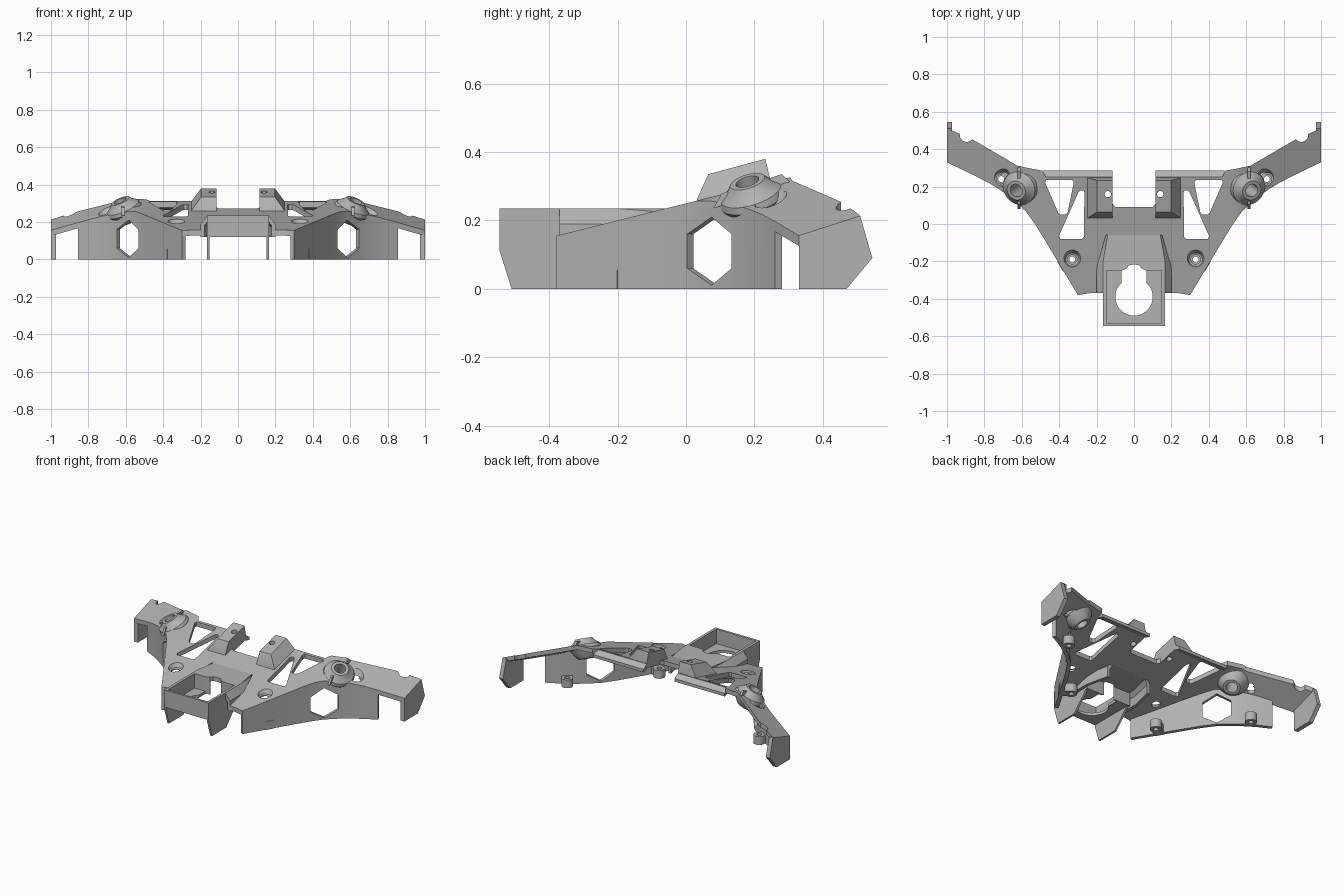
import bpy, bmesh, math
from mathutils import Vector

cube = bpy.data.objects.get("Cube")
if cube:
    bpy.data.objects.remove(cube)

grey = bpy.data.materials.new("plain grey")
grey.use_nodes = True
grey.diffuse_color = (0.45, 0.45, 0.45, 1)
grey.node_tree.nodes["Principled BSDF"].inputs["Base Color"].default_value = (0.45, 0.45, 0.45, 1)


def finish(name, bm):
    bmesh.ops.recalc_face_normals(bm, faces=bm.faces)
    mesh = bpy.data.meshes.new(name)
    bm.to_mesh(mesh)
    bm.free()
    mesh.materials.append(grey)
    obj = bpy.data.objects.new(name, mesh)
    bpy.context.collection.objects.link(obj)
    return obj


def loft_mesh(rings):
    bm = bmesh.new()
    loops = [[bm.verts.new(p) for p in ring] for ring in rings]
    bm.faces.new(loops[0])
    bm.faces.new(loops[-1])
    for a, b in zip(loops, loops[1:]):
        for i in range(len(a)):
            j = (i + 1) % len(a)
            bm.faces.new((a[i], a[j], b[j], b[i]))
    return bm


def loft(name, *rings):
    return finish(name, loft_mesh(rings))


def prism(name, outline, z0, z1):
    return loft(name, *[[(x, y, z) for x, y in outline] for z in (z0, z1)])


def box(name, x0, x1, y0, y1, z0, z1):
    return prism(name, [(x0, y0), (x1, y0), (x1, y1), (x0, y1)], z0, z1)


def ring(center, axis, radius, sides=32, up=(0, 1, 0)):
    axis = Vector(axis).normalized()
    u = Vector(up)
    u = (u - axis * u.dot(axis)).normalized()
    v = axis.cross(u)
    turns = [2 * math.pi * i / sides for i in range(sides)]
    return [Vector(center) + radius * (math.cos(t) * u + math.sin(t) * v) for t in turns]


def turned(name, center, axis, steps, **kw):
    """Lathe-like solid: steps are (distance along axis, radius)."""
    n = Vector(axis).normalized()
    return loft(name, *[ring(Vector(center) + n * d, n, r, **kw) for d, r in steps])


def carve(cutter, *targets):
    for obj in targets:
        mod = obj.modifiers.new("cut", "BOOLEAN")
        mod.operation = "DIFFERENCE"
        mod.solver = "EXACT"
        mod.object = cutter
        graph = bpy.context.evaluated_depsgraph_get()
        mesh = bpy.data.meshes.new_from_object(obj.evaluated_get(graph))
        obj.modifiers.clear()
        obj.data = mesh
    bpy.data.objects.remove(cutter)


def inner_height(x, y):
    return 0.25 + 0.25 * y


def outer_height(x, y):
    return 0.49 - 0.44 * x + 0.32 * y


def height(x, y):
    return min(inner_height(x, y), outer_height(x, y))


UP = (0, 0, 1)
ARM_NORMAL = Vector((0.44, -0.32, 1)).normalized()

# Folded top plate, right half of the outline
front = [(0.3, -0.38), (0.39, -0.23), (0.48, -0.08), (0.53, 0.0), (0.58, 0.07),
         (0.65, 0.135), (0.72, 0.185), (0.78, 0.222), (0.855, 0.26)]
outline = [(0, -0.06), (0.15, -0.06), (0.19, -0.2), (0.19, -0.37), (0.24, -0.37)]
outline += front + [(1, 0.33), (1, 0.51), (0.95, 0.49), (0.86, 0.45), (0.62, 0.31),
                    (0.49, 0.285), (0.47, 0.25), (0.115, 0.25), (0.115, 0.11),
                    (0.1, 0.09), (0, 0.09)]
bm = loft_mesh([[(x, y, z) for x, y in outline] for z in (0, 1)])
bmesh.ops.bisect_plane(bm, geom=bm.verts[:] + bm.edges[:] + bm.faces[:],
                       plane_co=(0.24 / 0.44, 0, 0), plane_no=(0.44, -0.07, 0))
for v in bm.verts:
    v.co.z = height(v.co.x, v.co.y) - (0.03 if v.co.z < 0.5 else 0)
plate = finish("top_plate", bm)

# Lip along the back edge
lip = loft("back_lip", *[[(x, 0.245, 0.275), (x, 0.245, 0.311), (x, 0.285, 0.285),
                          (x, 0.285, 0.265)] for x in (0.115, 0.485)])

# Curved front skirt
sections = []
for i, (x, y) in enumerate(front):
    a, b = Vector(front[max(i - 1, 0)]), Vector(front[min(i + 1, len(front) - 1)])
    t = (b - a).normalized()
    xi, yi = x - t.y * 0.024, y + t.x * 0.024
    sections.append([(x, y, 0), (x, y, height(x, y) - 0.003),
                     (xi, yi, height(xi, yi) - 0.006), (xi, yi, 0)])
skirt = loft("front_skirt", *sections)
turned_hex = turned("hex_cutter", (0.587, 0.072, 0.11), (0.69, -0.72, 0),
                    [(-0.09, 0.1), (0.09, 0.1)], sides=6, up=UP)
carve(turned_hex, skirt)

# Arm end plate
end_profile = [(0.33, 0), (0.33, 0.153), (0.51, 0.211), (0.545, 0.09), (0.47, 0)]
end_plate = loft("arm_end_plate", *[[(x, y, z) for y, z in end_profile] for x in (0.972, 1.0)])

# Conical socket with ribs on the arm
socket_at = Vector((0.615, 0.19, outer_height(0.615, 0.19)))
socket = turned("arm_socket", socket_at, ARM_NORMAL,
                [(-0.085, 0.052), (-0.06, 0.075), (-0.02, 0.098), (0, 0.092),
                 (0.018, 0.068), (0.038, 0.053)])
rib_side = Vector((0.007, 0, 0))
rib_rings = []
for s in (-1, 1):
    low = [socket_at + Vector((0, y, 0.32 * y - 0.01)) for y in (-0.11, 0.12)]
    top = [socket_at + Vector((0, y, 0.32 * y + 0.026)) for y in (0.09, -0.085)]
    rib_rings.append([p + rib_side * s for p in low + top])
rib = loft("socket_rib", *rib_rings)
carve(turned("socket_bore", socket_at, ARM_NORMAL, [(-0.2, 0.035), (0.2, 0.035)]),
      socket, plate, rib)

# Screw holes and the bosses below them
mirrored = [plate, lip, skirt, end_plate, socket, rib]
for x, y, wall, reach in ((0.71, 0.24, (0.5, -0.86), 0.045), (0.33, -0.19, (0.86, -0.51), 0.075)):
    z = height(x, y)
    carve(turned("countersink", (x, y, z), UP,
                 [(-0.1, 0.025), (-0.02, 0.025), (-0.016, 0.036), (0.03, 0.06)]), plate)
    boss = turned("screw_boss", (x, y, 0), UP, [(0, 0.036), (0.055, 0.036)])
    n = Vector(wall)
    t = Vector((-n.y, n.x)) * 0.03
    c = Vector((x, y))
    near, far = c + n * 0.022, c + n * reach
    tab = prism("boss_tab", [near - t, far - t, far + t, near + t], 0, 0.055)
    carve(turned("boss_bore", (x, y, 0), UP, [(-0.1, 0.016), (0.1, 0.016)]), boss)
    mirrored += [boss, tab]

# Weight saving windows and arm notch
windows = ([(0.47, 0.235), (0.33, 0.235), (0.322, 0.222), (0.355, 0.06), (0.368, 0.05),
            (0.392, 0.05), (0.405, 0.06), (0.475, 0.222)],
           [(0.265, 0.17), (0.272, 0.18), (0.288, 0.18), (0.298, 0.168), (0.402, -0.066),
            (0.395, -0.08), (0.28, -0.08), (0.268, -0.07)])
for w in windows:
    carve(prism("window_cutter", w, 0, 1), plate)
carve(turned("notch_cutter", (0.895, 0.475, 0), UP, [(0, 0.036), (1, 0.036)]), plate)

# Raised mounting blocks
block = loft("mounting_block",
             [(0.115, 0.03, 0.24), (0.25, 0.03, 0.24), (0.25, 0.25, 0.285), (0.115, 0.25, 0.285)],
             [(0.115, 0.032, 0.262), (0.248, 0.032, 0.262), (0.248, 0.248, 0.312), (0.115, 0.248, 0.312)],
             [(0.115, 0.065, 0.335), (0.197, 0.065, 0.335), (0.197, 0.232, 0.38), (0.115, 0.232, 0.38)])
carve(turned("block_bore", (0.14, 0.16, 0), UP, [(0, 0.017), (1, 0.017)]), block, plate)
mirrored.append(block)

# Sloped sides of the centre channel
channel = [(0.165, 0.235), (0.2, 0.19), (0.2, 0.12), (0.18, 0.12), (0.18, 0.18), (0.155, 0.212)]
mirrored.append(loft("channel_side", [(x, -0.37, z) for x, z in channel],
                     [(x, -0.2, z) for x, z in channel],
                     [(x - 0.035, -0.05, z) for x, z in channel]))

# Hanging side flaps of the tray
flap = [(-0.545, 0.2), (-0.545, 0.11), (-0.51, 0), (-0.36, 0), (-0.25, 0.12), (-0.25, 0.2)]
mirrored.append(loft("tray_flap", *[[(x, y, z) for y, z in flap] for x in (0.152, 0.165)]))

# Centre tray, deck and keyhole opening
tray = box("centre_tray", -0.165, 0.165, -0.545, -0.235, 0.12, 0.235)
carve(box("tray_pocket", -0.147, 0.147, -0.53, -0.248, 0.138, 0.4), tray)
deck = prism("centre_deck", [(-0.165, -0.236), (0.165, -0.236), (0.165, -0.2), (0.14, -0.05),
                             (-0.14, -0.05), (-0.165, -0.2)], 0.207, 0.235)
carve(turned("round_opening", (0, -0.39, 0), UP, [(0, 0.1), (0.4, 0.1)], sides=48), tray)
carve(prism("neck_opening", [(-0.068, -0.35), (0.068, -0.35), (0.068, -0.25), (0.04, -0.238),
                             (0.03, -0.222), (0, -0.216), (-0.03, -0.222), (-0.04, -0.238),
                             (-0.068, -0.25)], 0, 0.4), tray, deck)

# Mirror the side parts and smooth the round ones
for obj in mirrored:
    mod = obj.modifiers.new("mirror", "MIRROR")
    mod.use_axis[0] = True
for obj in mirrored + [tray, deck]:
    bpy.ops.object.select_all(action="DESELECT")
    obj.select_set(True)
    bpy.context.view_layer.objects.active = obj
    bpy.ops.object.shade_smooth_by_angle(angle=math.radians(25))
